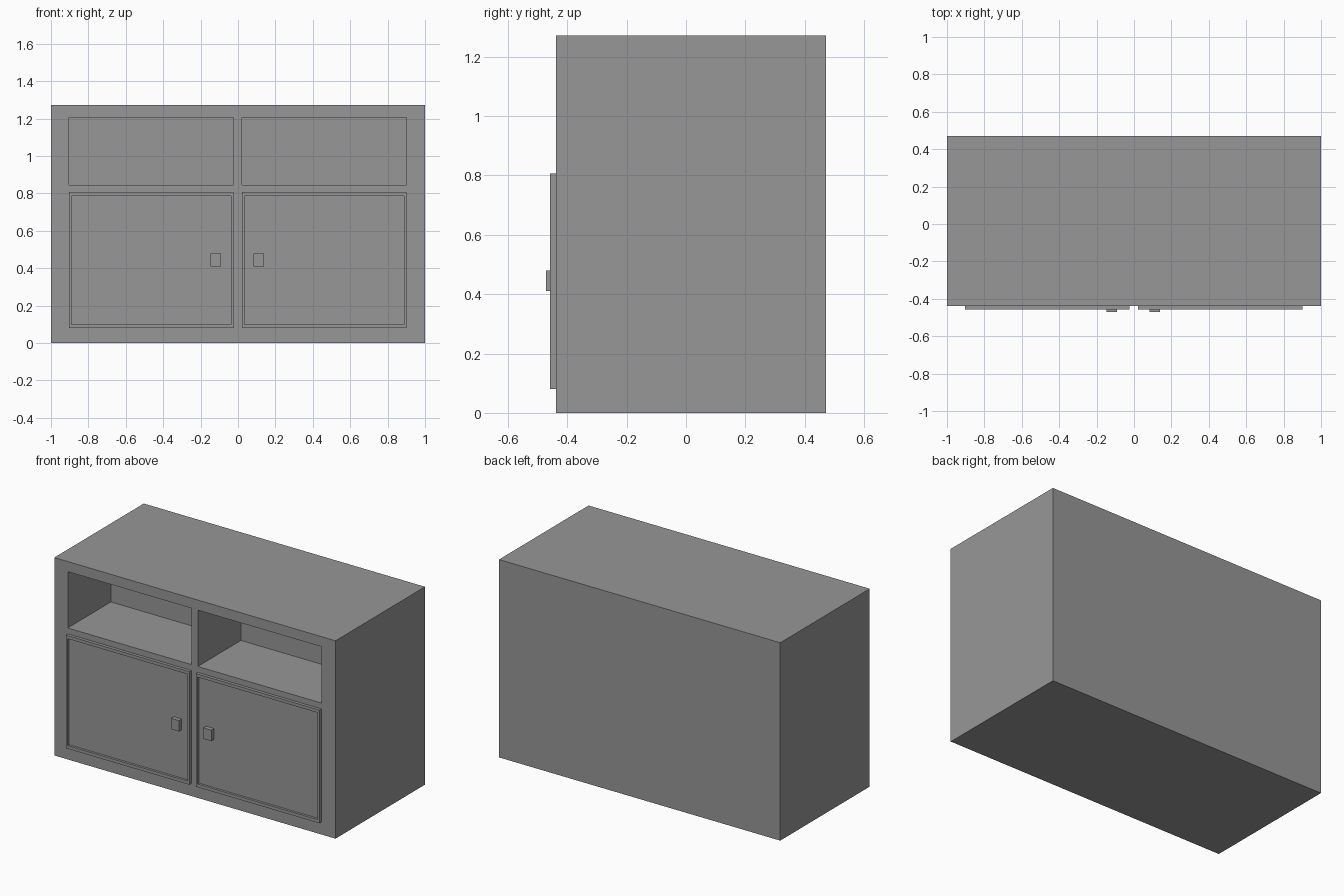
import bpy
import bmesh
from mathutils import Matrix, Vector

default_cube = bpy.data.objects.get("Cube")
if default_cube:
    bpy.data.objects.remove(default_cube, do_unlink=True)

grey = bpy.data.materials.new("plain grey")
grey.use_nodes = True
grey.diffuse_color = (0.31, 0.31, 0.31, 1)
grey.node_tree.nodes["Principled BSDF"].inputs["Base Color"].default_value = grey.diffuse_color


def box(name, xs, ys, zs):
    """Box spanning the given ranges."""
    spans = (xs, ys, zs)
    centre = Vector([sum(s) / 2 for s in spans])
    size = Vector([s[1] - s[0] for s in spans])
    bm = bmesh.new()
    bmesh.ops.create_cube(bm, size=1, matrix=Matrix.LocRotScale(centre, None, size))
    mesh = bpy.data.meshes.new(name)
    bm.to_mesh(mesh)
    bm.free()
    mesh.materials.append(grey)
    obj = bpy.data.objects.new(name, mesh)
    bpy.context.collection.objects.link(obj)
    return obj


def carve(target, xs, ys, zs):
    """Cut a box-shaped recess and discard the cutter."""
    cutter = box("recess_cutter", xs, ys, zs)
    cutter.hide_render = True
    mod = target.modifiers.new("recess", 'BOOLEAN')
    mod.operation = 'DIFFERENCE'
    mod.solver = 'EXACT'
    mod.object = cutter
    bpy.context.view_layer.objects.active = target
    bpy.ops.object.modifier_apply(modifier=mod.name)
    bpy.data.objects.remove(cutter, do_unlink=True)


FRONT, BACK = -0.438, 0.471
DOOR_FRONT, PANEL, KNOB_FRONT = -0.458, -0.443, -0.471

# Cabinet body
body = box("cabinet_body", (-1, 1), (FRONT, BACK), (0, 1.272))

# Each bay has an open shelf above a framed door with a knob by the centre
bays = {"right": ((-0.904, -0.025), (-0.146, -0.09)),
        "left": ((0.021, 0.9), (0.084, 0.14))}
for side, (bay, knob) in bays.items():
    carve(body, bay, (-0.6, 0.0), (0.845, 1.207))
    door = box(side + "_door", bay, (DOOR_FRONT, FRONT), (0.08, 0.807))
    carve(door, (bay[0] + 0.013, bay[1] - 0.013), (-0.6, PANEL), (0.1, 0.787))
    box(side + "_knob", knob, (KNOB_FRONT, PANEL), (0.41, 0.48))
